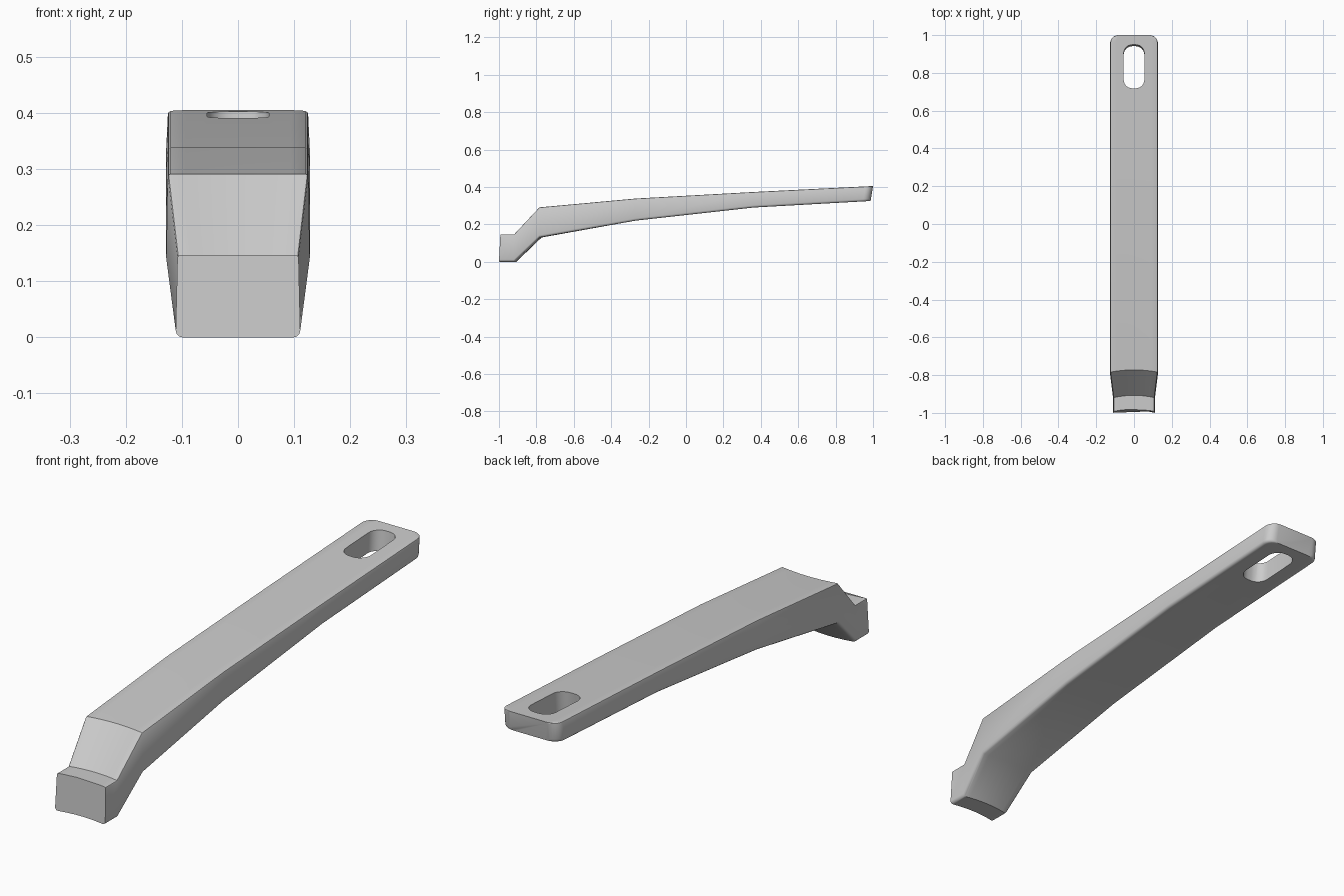
import bpy, bmesh
from math import sin, cos, pi, radians

if "Cube" in bpy.data.objects:
    bpy.data.objects.remove(bpy.data.objects["Cube"])


def loft(name, rings):
    """Skin a list of closed rings and cap both ends."""
    bm = bmesh.new()
    vs = [[bm.verts.new(p) for p in ring] for ring in rings]
    n = len(vs[0])
    for a, b in zip(vs, vs[1:]):
        for i in range(n):
            j = (i + 1) % n
            bm.faces.new((a[i], a[j], b[j], b[i]))
    bm.faces.new(vs[0])
    bm.faces.new(vs[-1])
    bmesh.ops.recalc_face_normals(bm, faces=bm.faces)
    me = bpy.data.meshes.new(name)
    bm.to_mesh(me)
    bm.free()
    ob = bpy.data.objects.new(name, me)
    bpy.context.collection.objects.link(ob)
    return ob


def section(w, top, bottom, bow):
    """Bar cross-section: rounded lower corners, small upper ones, bowed along y."""
    half = [(w * k / 4, 0, 0.0) for k in range(4)]
    r = 0.012
    half += [(w - r + r * sin(a), r - r * cos(a), None) for a in (0, pi / 6, pi / 3, pi / 2)]
    height = top[1] - bottom[1]
    s = 0.005
    wt = w - 0.003
    half += [(wt, height - s, None), (wt - 0.0015, height - 0.0015, None), (wt - s, height, None)]
    half += [(wt * k / 4, height, 0.0) for k in (3, 2, 1, 0)]
    pts = [(x, h) for x, h, _ in half]
    pts += [(-x, h) for x, h in pts[-2:0:-1]]
    ring = []
    for x, h in pts:
        t = h / height
        y = bottom[0] + (top[0] - bottom[0]) * t + bow * (1 - min(1, abs(x) / w) ** 2)
        ring.append((x, y, bottom[1] + h))
    return ring


# Bar stations: half width, top (y, z), bottom (y, z), bow
stations = [
    (0.111, (-0.993, 0.147), (-1.0, 0.0), 0.013),
    (0.111, (-0.92, 0.147), (-0.92, 0.0), 0.013),
    (0.128, (-0.785, 0.291), (-0.785, 0.13), 0.013),
    (0.128, (-0.27, 0.338), (-0.27, 0.22), 0),
    (0.128, (0.36, 0.373), (0.36, 0.29), 0),
]

# Rounded plan corners at the far end
R = 0.04
for k in range(7):
    a = k * pi / 12
    y = 1 - R + R * sin(a)
    stations.append((0.128 - R + R * cos(a),
                     (y, 0.405 - (1 - y) * 0.05),
                     (y - 0.013, 0.325 - (1 - y) * 0.055), 0))
handle = loft("handle_bar", [section(*s) for s in stations])


# Hanging slot cutter, leaning slightly with the end face
def slot_ring(z):
    hx, hy, r = 0.055, 0.115, 0.046
    ring = []
    for q, (sx, sy) in enumerate(((1, 1), (-1, 1), (-1, -1), (1, -1))):
        for k in range(7):
            a = q * pi / 2 + k * pi / 12
            ring.append((sx * (hx - r) + r * cos(a),
                         0.834 + sy * (hy - r) + r * sin(a) + 0.1 * (z - 0.4), z))
    return ring


cutter = loft("slot_cutter", [slot_ring(0.2), slot_ring(0.5)])
cutter.hide_render = True

bpy.context.view_layer.objects.active = handle
handle.select_set(True)
cut = handle.modifiers.new("hanging_slot", 'BOOLEAN')
cut.operation = 'DIFFERENCE'
cut.solver = 'EXACT'
cut.object = cutter
bpy.ops.object.modifier_apply(modifier=cut.name)
bpy.data.objects.remove(cutter)
bpy.ops.object.shade_smooth_by_angle(angle=radians(36))
